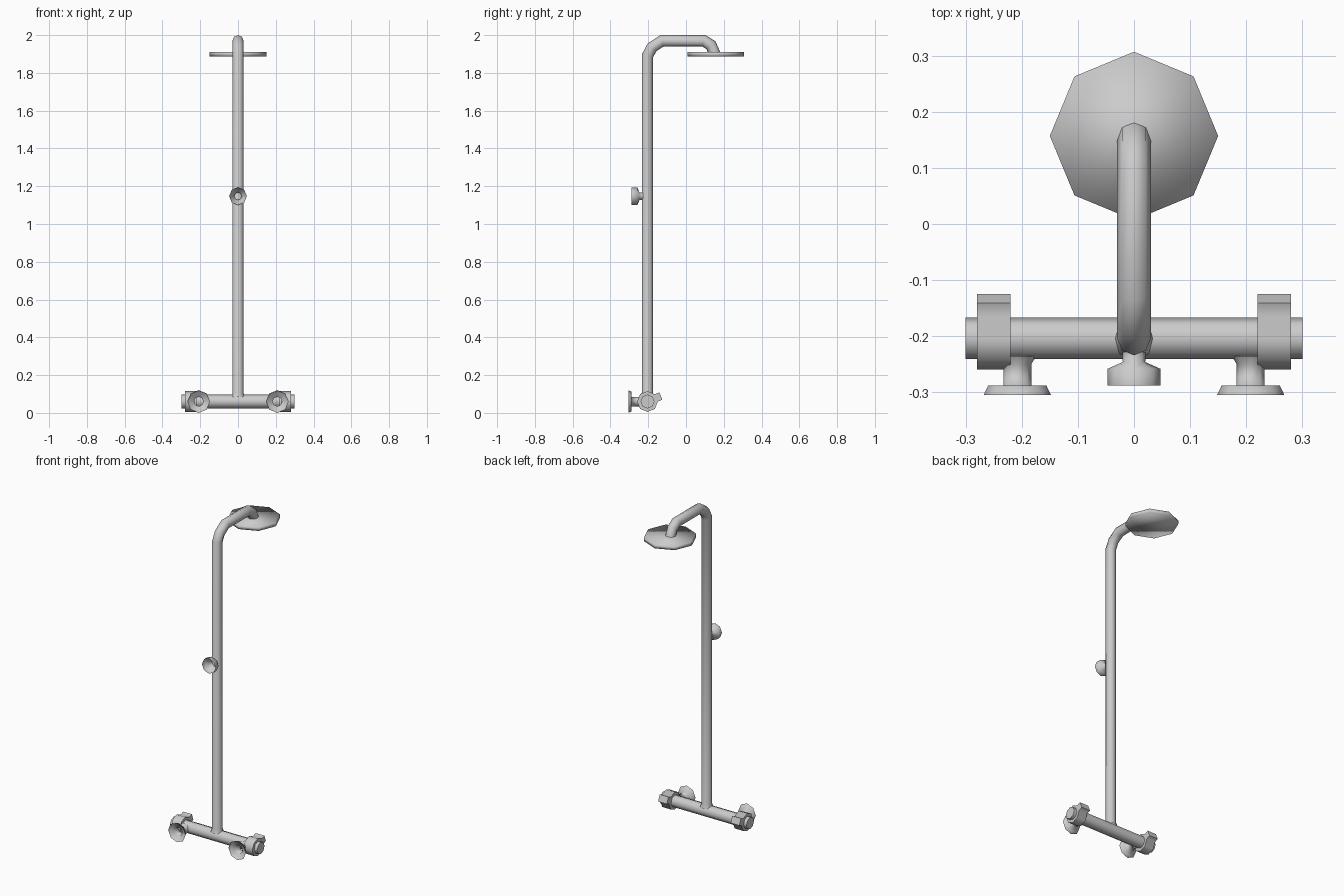
import bpy, bmesh, math
from mathutils import Vector

if "Cube" in bpy.data.objects:
    bpy.data.objects.remove(bpy.data.objects["Cube"])

SIDES = 8
Y0 = -0.204          # depth of riser and bar
BAR_Z = 0.06


def finish(name, bm, angle=None):
    bmesh.ops.recalc_face_normals(bm, faces=bm.faces[:])
    me = bpy.data.meshes.new(name)
    bm.to_mesh(me)
    bm.free()
    ob = bpy.data.objects.new(name, me)
    bpy.context.collection.objects.link(ob)
    me.shade_smooth()
    if angle:
        bpy.ops.object.select_all(action='DESELECT')
        ob.select_set(True)
        bpy.context.view_layer.objects.active = ob
        bpy.ops.object.shade_smooth_by_angle(angle=math.radians(angle))
    return ob


def skin(bm, rings, cap_start, cap_end):
    for a, b in zip(rings, rings[1:]):
        for i in range(SIDES):
            j = (i + 1) % SIDES
            bm.faces.new((a[i], a[j], b[j], b[i]))
    if cap_start:
        bm.faces.new(rings[0])
    if cap_end:
        bm.faces.new(rings[-1])


def lathe(profile, axis, centre, cap_start=False, cap_end=False):
    """Eight-sided turned shape; profile = (distance along axis, radius)."""
    bm = bmesh.new()
    k = 'XYZ'.index(axis)
    rings = []
    for t, r in profile:
        ring = []
        for i in range(SIDES):
            a = math.tau * i / SIDES
            p = Vector(centre)
            p[k] += t
            p[(k + 1) % 3] += r * math.cos(a)
            p[(k + 2) % 3] += r * math.sin(a)
            ring.append(bm.verts.new(p))
        rings.append(ring)
    skin(bm, rings, cap_start, cap_end)
    return bm


# Riser pipe with overhead bend: (y, z, radius), flared at the foot
path = [(Y0, 0.085, 0.038), (Y0, 0.105, 0.03), (Y0, 1.89, 0.03), (-0.18, 1.935, 0.03),
        (-0.127, 1.97, 0.03), (0.095, 1.97, 0.03), (0.132, 1.947, 0.03), (0.153, 1.9, 0.03)]
pts = [Vector((0, y, z)) for y, z, r in path]
bm = bmesh.new()
rings = []
for n, p in enumerate(pts):
    d_in = (p - pts[max(n - 1, 0)]).normalized()
    d_out = (pts[min(n + 1, len(pts) - 1)] - p).normalized()
    tangent = (d_in + d_out).normalized()
    side = Vector((0, tangent.z, -tangent.y))
    mitre = 1 / max(tangent.dot(d_in), tangent.dot(d_out))
    r = path[n][2]
    rings.append([bm.verts.new(p + Vector((r * math.cos(math.tau * i / SIDES), 0, 0))
                               + side * mitre * r * math.sin(math.tau * i / SIDES))
                  for i in range(SIDES)])
skin(bm, rings, False, False)
finish("riser_pipe", bm)

# Shower head disc
finish("shower_head", lathe([(1.888, 0.15), (1.91, 0.15)], 'Z', (0, 0.157, 0), True, True))

# Mixer bar with a handle collar near each end
half = [(0.22, 0.037), (0.22, 0.055), (0.28, 0.055), (0.28, 0.037), (0.3, 0.037)]
profile = [(-t, r) for t, r in reversed(half)] + half
bm = lathe(profile, 'X', (0, Y0, BAR_Z), True, True)
bmesh.ops.recalc_face_normals(bm, faces=bm.faces[:])
bm.normal_update()
# Lever tabs: pull out one facet of each collar
lever_dir = Vector((0, math.cos(math.pi / 8), math.sin(math.pi / 8)))
levers = [f for f in bm.faces
          if abs(abs(f.calc_center_median().x) - 0.25) < 0.01 and f.normal.dot(lever_dir) > 0.99]
out = bmesh.ops.extrude_discrete_faces(bm, faces=levers)
bmesh.ops.translate(bm, vec=lever_dir * 0.026,
                    verts=list({v for f in out['faces'] for v in f.verts}))
finish("mixer_bar", bm, 50)

# Wall mounts, open at the wall side
for side, x in (("left", -0.208), ("right", 0.208)):
    finish("wall_mount_" + side,
           lathe([(-0.305, 0.06), (-0.288, 0.052), (-0.288, 0.025), (-0.25, 0.025), (-0.235, 0.034)],
                 'Y', (x, 0, BAR_Z)))

# Upper wall bracket on the riser, an open cup
finish("riser_bracket",
       lathe([(-0.288, 0.047), (-0.258, 0.047), (-0.246, 0.02), (-0.228, 0.021)],
             'Y', (0, 0, 1.147)))
